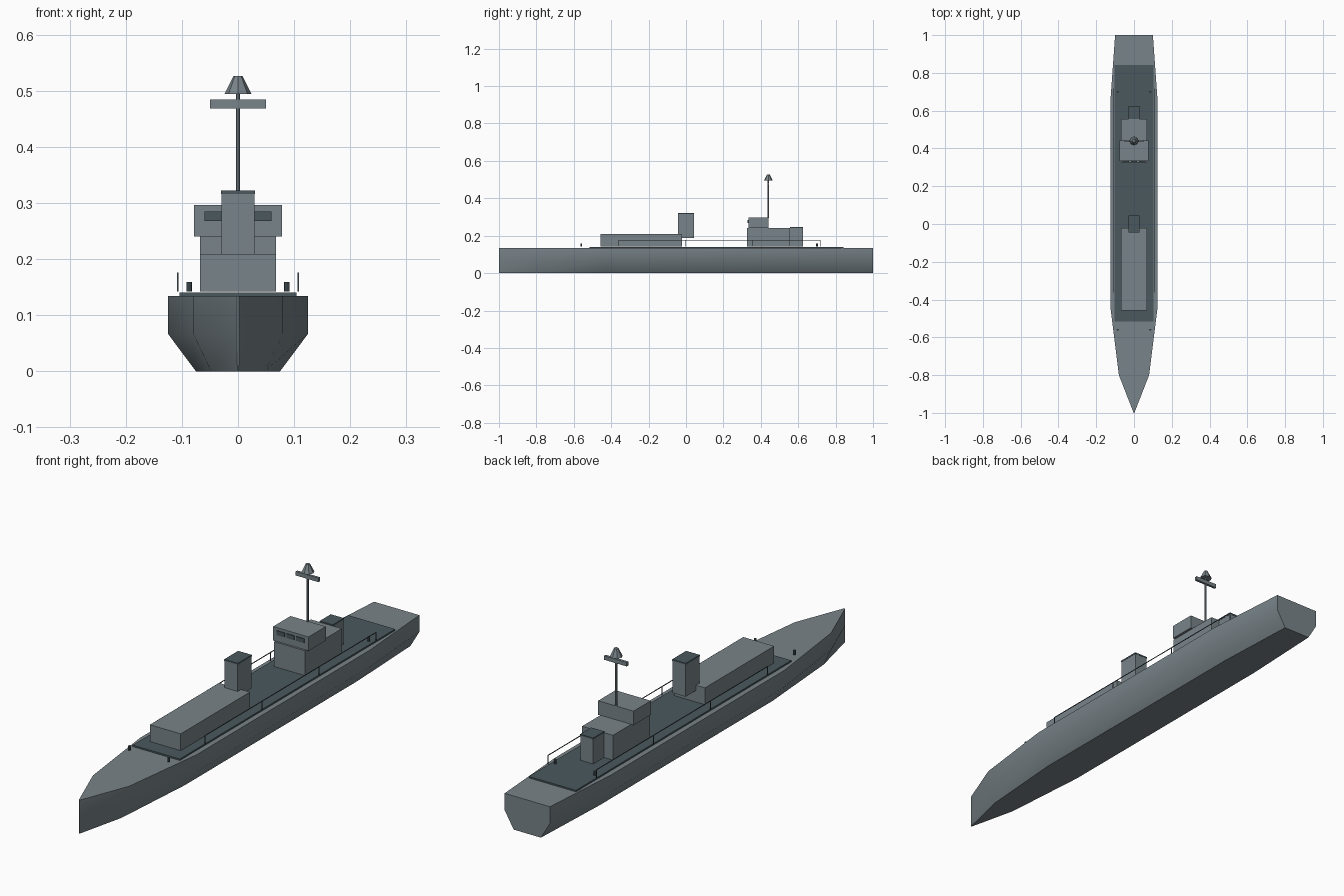
import bpy, bmesh, math

cube = bpy.data.objects.get("Cube")
if cube:
    bpy.data.objects.remove(cube, do_unlink=True)


def material(name, rgb):
    m = bpy.data.materials.new(name)
    m.use_nodes = True
    m.diffuse_color = (*rgb, 1)
    m.node_tree.nodes["Principled BSDF"].inputs["Base Color"].default_value = (*rgb, 1)
    return m


GREY = material("light_grey", (0.19, 0.23, 0.25))
DARK = material("dark_slate", (0.07, 0.098, 0.112))


def finish(name, bm, mat):
    bmesh.ops.recalc_face_normals(bm, faces=bm.faces)
    mesh = bpy.data.meshes.new(name)
    bm.to_mesh(mesh)
    bm.free()
    mesh.materials.append(mat)
    ob = bpy.data.objects.new(name, mesh)
    bpy.context.collection.objects.link(ob)
    return ob


def box(name, x, y, z, mat=GREY):
    """Box from (min, max) ranges on each axis."""
    bm = bmesh.new()
    bmesh.ops.create_cube(bm, size=1)
    for v in bm.verts:
        for i, (lo, hi) in enumerate((x, y, z)):
            v.co[i] = lo if v.co[i] < 0 else hi
    return finish(name, bm, mat)


def cone(name, x, y, z, r1, r2, mat=GREY, sides=8):
    bm = bmesh.new()
    bmesh.ops.create_cone(bm, cap_ends=True, segments=sides, radius1=r1, radius2=r2, depth=z[1] - z[0])
    bmesh.ops.translate(bm, verts=bm.verts, vec=(x, y, (z[0] + z[1]) / 2))
    return finish(name, bm, mat)


# Hull: one chined section lofted along the length
STATIONS = [(-1, 0.002), (-0.8, 0.08), (-0.44, 0.125), (0.65, 0.125), (1, 0.1)]
SECTION = [(-1, 0.134), (-1, 0.067), (-0.6, 0), (0.6, 0), (1, 0.067), (1, 0.134)]
bm = bmesh.new()
rings = [[bm.verts.new((s * w, y, z)) for s, z in SECTION] for y, w in STATIONS]
for a, b in zip(rings, rings[1:]):
    for i in range(len(SECTION)):
        j = (i + 1) % len(SECTION)
        bm.faces.new((a[i], a[j], b[j], b[i]))
bm.faces.new(rings[0])
bm.faces.new(rings[-1])
hull = finish("hull", bm, GREY)
bpy.context.view_layer.objects.active = hull
hull.select_set(True)
bpy.ops.object.shade_smooth_by_angle(angle=math.radians(40))
hull.select_set(False)

# Deck and superstructure
DECK = 0.142
box("deck_plate", (-0.104, 0.104), (-0.515, 0.842), (0.134, 0.14), DARK)
box("forward_house", (-0.068, 0.068), (-0.458, -0.022), (DECK, 0.209))
box("bridge_base", (-0.068, 0.068), (0.325, 0.557), (DECK, 0.241))
box("bridge_top", (-0.078, 0.078), (0.333, 0.442), (0.24, 0.296))
for i in (-1, 0, 1):
    box("bridge_window", (i * 0.043 - 0.017, i * 0.043 + 0.017), (0.329, 0.335), (0.268, 0.285), DARK)

# Funnels with dark caps
for name, w, y0, y1, z0, z1 in (("main_funnel", 0.029, -0.043, 0.043, 0.188, 0.316),
                                ("aft_funnel", 0.028, 0.557, 0.625, DECK, 0.24)):
    box(name, (-w, w), (y0, y1), (z0, z1))
    box(name + "_cap", (-w - 0.001, w + 0.001), (y0 - 0.001, y1 + 0.001), (z1, z1 + 0.006), DARK)

# Mast, yard and radar
cone("mast", 0, 0.44, (0.295, 0.497), 0.004, 0.004)
box("mast_yard", (-0.05, 0.05), (0.435, 0.445), (0.468, 0.484))
cone("radar_cone", 0, 0.44, (0.494, 0.526), 0.024, 0.008)

# Railings and bollards on both sides
for side in (-1, 1):
    x = side * 0.107
    r = 0.0013
    box("top_rail", (x - r, x + r), (-0.362, 0.718), (0.174, 0.1765), DARK)
    for i in range(4):
        y = -0.36 + i * 0.359
        box("rail_post", (x - r, x + r), (y - r, y + r), (DECK, 0.175), DARK)
    for y in (-0.56, 0.7):
        cone("bollard", side * 0.087, y, (DECK, 0.159), 0.005, 0.005, DARK)
